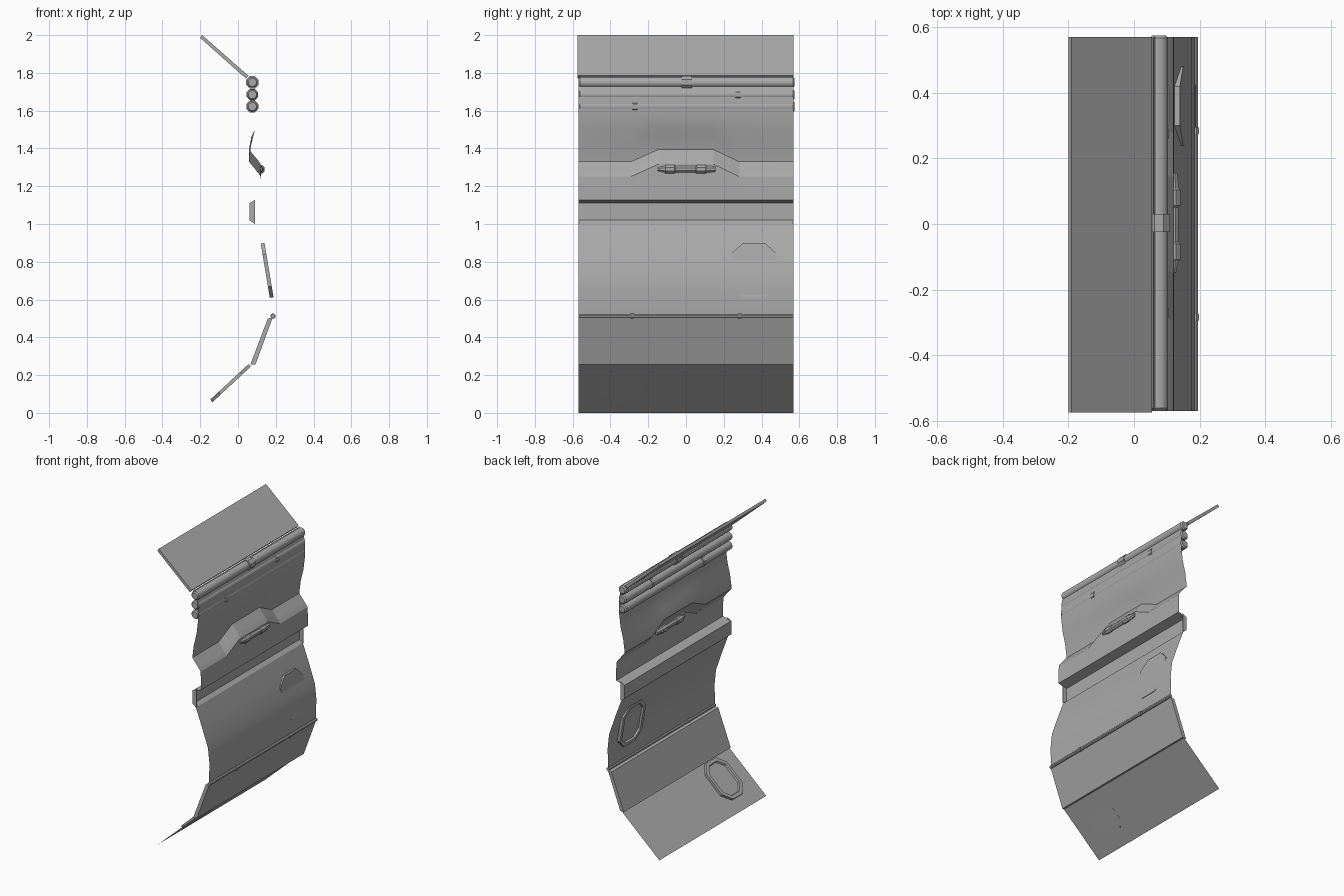
import bpy, bmesh, math
from mathutils import Vector, Matrix

cube = bpy.data.objects.get("Cube")
if cube:
    bpy.data.objects.remove(cube, do_unlink=True)

grey = bpy.data.materials.new("panel grey")
grey.use_nodes = True
grey.diffuse_color = (0.4, 0.4, 0.4, 1)
grey.node_tree.nodes["Principled BSDF"].inputs["Base Color"].default_value = (0.4, 0.4, 0.4, 1)

HALF = 0.57


def finish(bm, name, smooth=None, closed=True):
    if closed:
        bmesh.ops.recalc_face_normals(bm, faces=bm.faces)
    mesh = bpy.data.meshes.new(name)
    bm.to_mesh(mesh)
    bm.free()
    mesh.materials.append(grey)
    obj = bpy.data.objects.new(name, mesh)
    bpy.context.collection.objects.link(obj)
    if smooth:
        bpy.ops.object.select_all(action="DESELECT")
        obj.select_set(True)
        bpy.context.view_layer.objects.active = obj
        bpy.ops.object.shade_smooth_by_angle(angle=math.radians(smooth))
    return obj


def sheet(name, rows, columns, smooth=None):
    """Single-sided surface: rows are (x, z, lift), columns are (y, rise)."""
    bm = bmesh.new()
    grid = [[bm.verts.new((x, y, z + lift * rise)) for y, rise in columns] for x, z, lift in rows]
    for a, b in zip(grid, grid[1:]):
        for i in range(len(columns) - 1):
            bm.faces.new((a[i], b[i], b[i + 1], a[i + 1]))
    return finish(bm, name, smooth, closed=False)


def prism(name, outline, y0, y1):
    """Solid with an x-z outline running along y."""
    bm = bmesh.new()
    face = bm.faces.new([bm.verts.new((x, y0, z)) for x, z in outline])
    out = bmesh.ops.extrude_face_region(bm, geom=[face])
    verts = [g for g in out["geom"] if isinstance(g, bmesh.types.BMVert)]
    bmesh.ops.translate(bm, vec=(0, y1 - y0, 0), verts=verts)
    return finish(bm, name)


def turned(name, x, z, stations, sides=12):
    """Bar along y with (y, radius) stations."""
    bm = bmesh.new()
    rings = []
    for y, r in stations:
        angles = [math.tau * (i + 0.5) / sides for i in range(sides)]
        rings.append([bm.verts.new((x + r * math.cos(a), y, z + r * math.sin(a))) for a in angles])
    for a, b in zip(rings, rings[1:]):
        for i in range(sides):
            j = (i + 1) % sides
            bm.faces.new((a[i], a[j], b[j], b[i]))
    bm.faces.new(rings[0])
    bm.faces.new(rings[-1])
    return finish(bm, name, 35)


def hatch(name, low, high, y, width, depth):
    """Eight-sided framed hatch lying on a slope, facing the rear of the wall."""
    low, high = Vector((low[0], y, low[1])), Vector((high[0], y, high[1]))
    u, v = Vector((0, -1, 0)), (high - low).normalized()
    n = u.cross(v)
    w, h, c = width / 2, (high - low).length / 2, 0.06
    bm = bmesh.new()
    pts = [(w, c - h), (w, h - c), (w - c, h), (c - w, h),
           (-w, h - c), (-w, c - h), (c - w, -h), (w - c, -h)]
    face = bm.faces.new([bm.verts.new((a, b, 0)) for a, b in pts])
    out = bmesh.ops.extrude_face_region(bm, geom=[face])
    verts = [g for g in out["geom"] if isinstance(g, bmesh.types.BMVert)]
    top = next(g for g in out["geom"] if isinstance(g, bmesh.types.BMFace))
    bmesh.ops.translate(bm, vec=(0, 0, depth), verts=verts)
    # sunken centre inside the frame
    bmesh.ops.inset_region(bm, faces=[top], thickness=0.024)
    bmesh.ops.inset_region(bm, faces=[top], thickness=0.005, depth=-depth * 0.6)
    frame = Matrix((u, v, n)).transposed().to_4x4()
    bm.transform(Matrix.Translation((low + high) / 2) @ frame)
    return finish(bm, name)


# Wall skin with the ridge that steps up around the handle
columns = [(-HALF, 0), (-0.29, 0), (-0.145, 0.065), (0.145, 0.065), (0.28, 0), (HALF, 0)]
sheet("upper_wall_skin", [(0.06, 1.78, 0), (0.09, 1.74, 0), (0.1, 1.685, 0), (0.102, 1.6, 0),
                          (0.09, 1.5, 0), (0.07, 1.42, 0.6), (0.058, 1.33, 1)], columns, 40)
sheet("wall_ridge", [(0.058, 1.33, 1), (0.105, 1.273, 1), (0.12, 1.252, 1), (0.122, 1.2, 0),
                     (0.122, 1.127, 0), (0.062, 1.11, 0), (0.062, 1.02, 0), (0.085, 1.0, 0)], columns)
straight = [(-HALF, 0), (HALF, 0)]
sheet("middle_wall_skin", [(0.085, 1.0, 0), (0.13, 0.88, 0), (0.175, 0.75, 0),
                           (0.186, 0.65, 0), (0.182, 0.51, 0)], straight, 40)
sheet("bottom_skirt", [(0.08, 0.255, 0), (-0.2, 0, 0)], straight)

# Solid slabs and the end caps of the groove
prism("top_panel", [(-0.2, 1.985), (-0.19, 2.0), (0.055, 1.785), (0.042, 1.77)], -0.575, 0.57)
prism("lower_panel", [(0.158, 0.5), (0.184, 0.505), (0.092, 0.255), (0.065, 0.255)], -HALF, HALF)
for side, y in (("front", -HALF), ("rear", HALF - 0.004)):
    prism(side + "_groove_cap", [(0.06, 1.02), (0.06, 1.11), (0.09, 1.127), (0.09, 1.0)], y, y + 0.004)

# Pipes, trim rod and their clamps
for label, z in (("upper", 1.75), ("middle", 1.685), ("lower", 1.622)):
    turned(label + "_pipe", 0.076, z, [(-HALF, 0.022), (-HALF + 0.008, 0.029),
                                       (HALF - 0.003, 0.029), (0.575, 0.022)])
for label, z, y, r, half in (("upper", 1.75, 0.003, 0.036, 0.028),
                             ("middle", 1.685, 0.275, 0.033, 0.014),
                             ("lower", 1.622, -0.27, 0.034, 0.014)):
    turned(label + "_pipe_clamp", 0.076, z, [(y - half, r), (y + half, r)], 8)
turned("trim_rod", 0.185, 0.512, [(-HALF, 0.011), (HALF, 0.011)], 8)
for side, y in (("front", -0.285), ("rear", 0.285)):
    turned(side + "_rod_clip", 0.186, 0.512, [(y - 0.01, 0.014), (y + 0.01, 0.014)], 8)

# Handle with tapered ends and two raised collars
turned("handle", 0.119, 1.29, [(-0.15, 0.01), (-0.11, 0.019), (0.12, 0.019), (0.155, 0.014)], 8)
for side, y in (("front", -0.085), ("rear", 0.08)):
    turned(side + "_handle_collar", 0.119, 1.29, [(y - 0.03, 0.019), (y - 0.024, 0.024),
                                                  (y + 0.024, 0.024), (y + 0.03, 0.019)], 8)

# Hatches on the rear of the wall
hatch("upper_hatch", (0.188, 0.612), (0.14, 0.9), 0.36, 0.24, 0.02)
hatch("lower_hatch", (-0.135, 0.057), (0.068, 0.245), -0.345, 0.22, 0.018)
